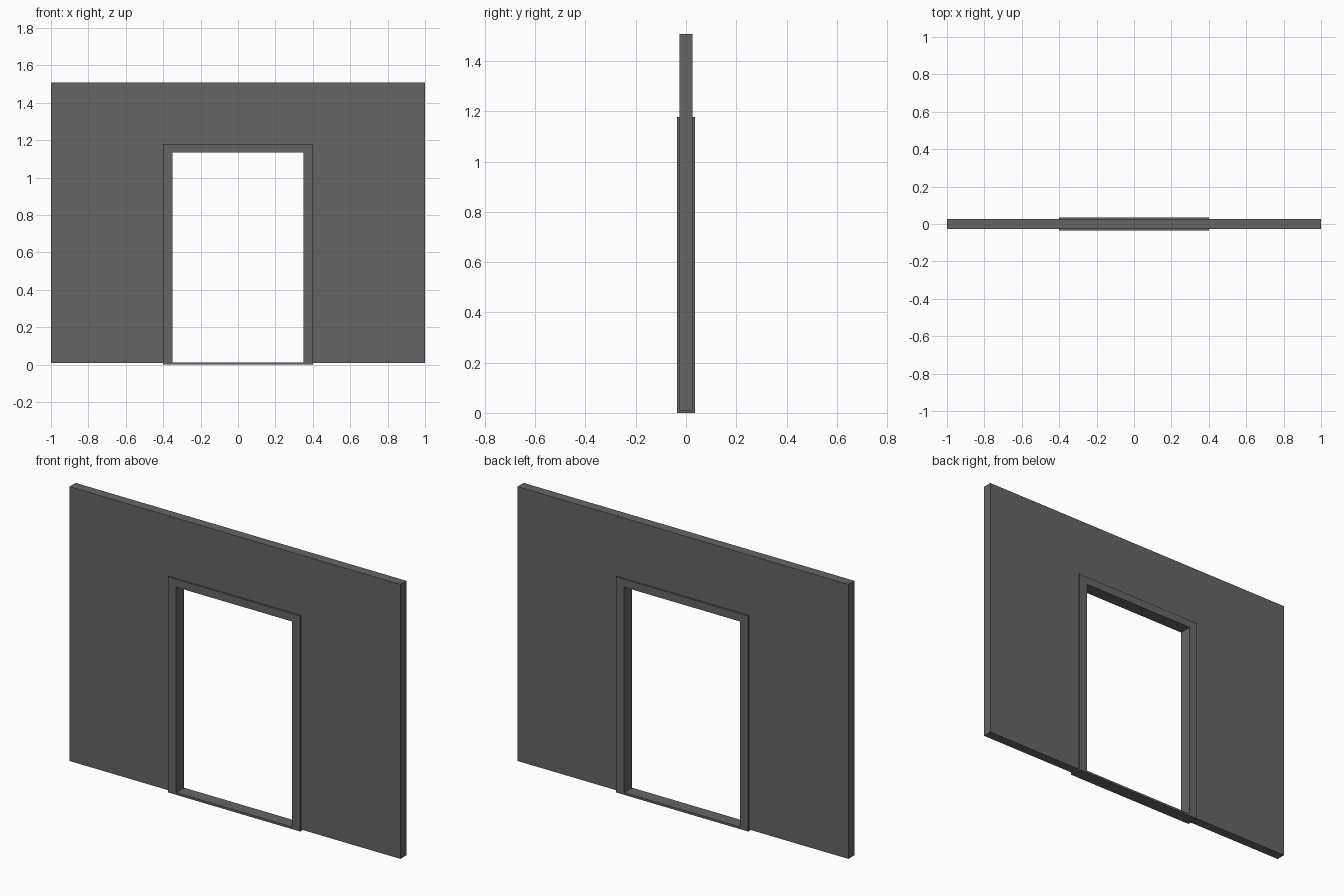
import bpy, bmesh

if "Cube" in bpy.data.objects:
    bpy.data.objects.remove(bpy.data.objects["Cube"])

grey = bpy.data.materials.new("dark_grey")
grey.diffuse_color = (0.13, 0.13, 0.13, 1)
grey.use_nodes = True
grey.node_tree.nodes["Principled BSDF"].inputs["Base Color"].default_value = grey.diffuse_color


def slab(name, outline, depth):
    """Extrude an x-z outline into a slab centred on y = 0."""
    bm = bmesh.new()
    face = bm.faces.new([bm.verts.new((x, -depth / 2, z)) for x, z in outline])
    out = bmesh.ops.extrude_face_region(bm, geom=[face])
    verts = [v for v in out["geom"] if isinstance(v, bmesh.types.BMVert)]
    bmesh.ops.translate(bm, verts=verts, vec=(0, depth, 0))
    bmesh.ops.recalc_face_normals(bm, faces=bm.faces)
    mesh = bpy.data.meshes.new(name)
    bm.to_mesh(mesh)
    bm.free()
    mesh.materials.append(grey)
    obj = bpy.data.objects.new(name, mesh)
    bpy.context.collection.objects.link(obj)
    return obj


def arch(outer, inner, bottom, inner_top, top):
    """Upside-down U outline, symmetric in x."""
    return [(-outer, bottom), (-inner, bottom), (-inner, inner_top), (inner, inner_top),
            (inner, bottom), (outer, bottom), (outer, top), (-outer, top)]


SILL_TOP = 0.012

# wall panel with the doorway cut out
slab("wall", arch(1.0, 0.4, 0.0075, 1.178, 1.5075), 0.052)

# door frame: jambs and head, standing proud of the wall
slab("door_frame", arch(0.4, 0.35, SILL_TOP, 1.135, 1.178), 0.07)

# thin threshold under the frame
slab("threshold", [(-0.4, 0), (0.4, 0), (0.4, SILL_TOP), (-0.4, SILL_TOP)], 0.07)
